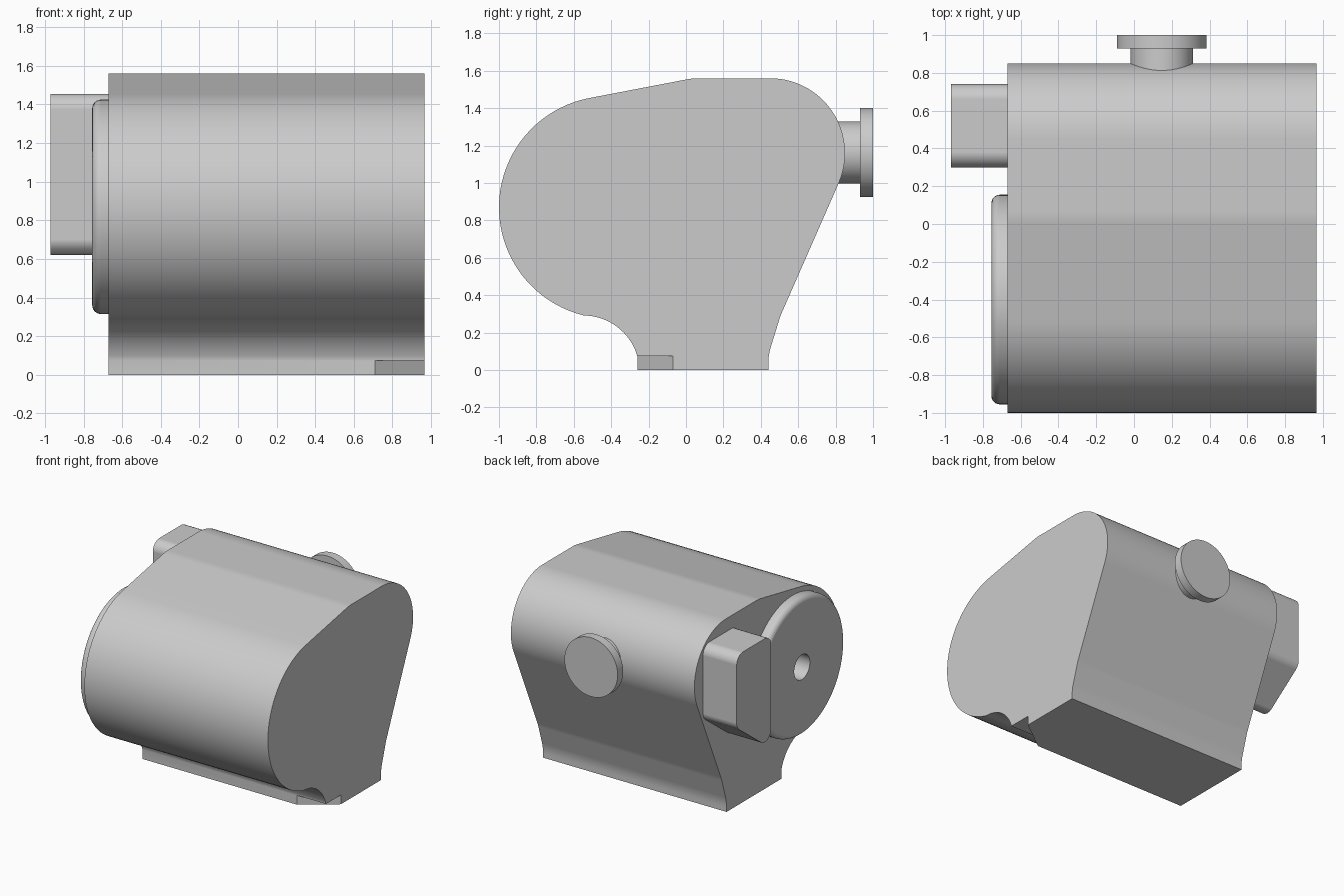
import bpy, bmesh
from math import radians, cos, sin, tan, pi
from mathutils import Vector, Matrix

cube = bpy.data.objects.get("Cube")
if cube:
    bpy.data.objects.remove(cube, do_unlink=True)

grey = bpy.data.materials.new("plain grey")
grey.use_nodes = True
grey.diffuse_color = (0.6, 0.6, 0.6, 1)
grey.node_tree.nodes["Principled BSDF"].inputs["Base Color"].default_value = (0.6, 0.6, 0.6, 1)


def arc(cy, cz, r, start, end, n):
    """Points on a circular arc, angles in degrees."""
    angles = [radians(start + (end - start) * i / n) for i in range(n + 1)]
    return [(cy + r * cos(a), cz + r * sin(a), 0) for a in angles]


def round_corners(points, steps=6):
    """Turn (y, z, radius) corners into a plain outline with filleted corners."""
    out = []
    for i, (y, z, r) in enumerate(points):
        p = Vector((y, z))
        if r == 0:
            out.append(p)
            continue
        a = (Vector(points[i - 1][:2]) - p).normalized()
        b = (Vector(points[(i + 1) % len(points)][:2]) - p).normalized()
        half = a.angle(b) / 2
        centre = p + (a + b).normalized() * r / sin(half)
        first = p + a * r / tan(half) - centre
        last = p + b * r / tan(half) - centre
        for k in range(steps + 1):
            spoke = first.lerp(last, k / steps).normalized()
            out.append(centre + spoke * r)
    return out


def make_object(name, bm):
    bmesh.ops.recalc_face_normals(bm, faces=bm.faces)
    mesh = bpy.data.meshes.new(name)
    bm.to_mesh(mesh)
    bm.free()
    mesh.materials.append(grey)
    obj = bpy.data.objects.new(name, mesh)
    bpy.context.collection.objects.link(obj)
    return obj


def extrude(name, outline, start, end, axis="X"):
    """Extrude a 2D outline along X (y, z outline) or Z (x, y outline)."""
    bm = bmesh.new()
    place = (lambda p: (start, p[0], p[1])) if axis == "X" else (lambda p: (p[0], p[1], start))
    face = bm.faces.new([bm.verts.new(place(p)) for p in outline])
    grown = bmesh.ops.extrude_face_region(bm, geom=[face], use_keep_orig=True)
    move = Vector((end - start, 0, 0) if axis == "X" else (0, 0, end - start))
    bmesh.ops.translate(bm, vec=move, verts=[v for v in grown["geom"] if isinstance(v, bmesh.types.BMVert)])
    return make_object(name, bm)


def cylinder(name, axis, centre, radius, length, segments=64, rim=0.0):
    """Cylinder on an axis; rim rounds the edge at its negative end."""
    bm = bmesh.new()
    bmesh.ops.create_cone(bm, cap_ends=True, segments=segments, radius1=radius, radius2=radius, depth=length)
    if rim:
        edges = [e for e in bm.edges if all(v.co.z < 0 for v in e.verts)]
        bmesh.ops.bevel(bm, geom=edges, offset=rim, segments=6, profile=0.5, affect="EDGES")
    turn = Matrix.Rotation(pi / 2, 4, "Y") if axis == "X" else Matrix.Rotation(-pi / 2, 4, "X")
    bmesh.ops.transform(bm, matrix=Matrix.Translation(centre) @ turn, verts=bm.verts)
    return make_object(name, bm)


def finish(obj, cutters=()):
    """Apply cuts, then smooth the curved surfaces and keep flat faces flat."""
    bpy.ops.object.select_all(action="DESELECT")
    bpy.context.view_layer.objects.active = obj
    obj.select_set(True)
    for cutter in cutters:
        mod = obj.modifiers.new("cut", "BOOLEAN")
        mod.operation = "DIFFERENCE"
        mod.solver = "EXACT"
        mod.object = cutter
        bpy.ops.object.modifier_apply(modifier=mod.name)
    bpy.ops.object.shade_smooth_by_angle(angle=radians(25))
    weighted = obj.modifiers.new("flat faces", "WEIGHTED_NORMAL")
    weighted.keep_sharp = True


# Main housing: rounded side profile on a narrow foot
profile = arc(-0.405, 0.87, 0.595, 101, 255.8, 40)
profile += arc(-0.55, -0.01, 0.302, 90, 16.5, 16)[1:]
profile += [(-0.26, 0, 0), (0.44, 0, 0), (0.44, 0.08, 0.3), (0.505, 0.29, 0.3)]
profile += arc(0.45, 1.16, 0.4, -23.4, 90, 30)
profile += [(0.035, 1.56, 0.35)]
housing = extrude("housing", round_corners(profile), -0.67, 0.967)

# Round end cover with a softened rim
cover = cylinder("end_cover", "X", (-0.7, -0.4, 0.87), 0.555, 0.11, 96, 0.045)

# Side box with a sloping underside
box_corners = [(0.30, 0.54, 0.08), (0.74, 0.87, 0.08), (0.74, 1.455, 0.08), (0.30, 1.455, 0.08)]
side_box = extrude("side_box", round_corners(box_corners, 8), -0.97, -0.65)

# Rear pipe and flange
neck = cylinder("rear_neck", "Y", (0.147, 0.82, 1.163), 0.165, 0.24)
flange = cylinder("rear_flange", "Y", (0.147, 0.965, 1.163), 0.2375, 0.07)

# Cutters: shaft hole in the cover, and the chamfered corner of the foot
hole = cylinder("hole_cutter", "X", (-0.7, -0.4, 0.87), 0.1, 0.5, 48)
corner = [(0.71, -0.26), (0.967, -0.07), (1.2, 0.102), (1.2, -0.6), (0.25, -0.6)]
notch = extrude("notch_cutter", corner, -0.1, 0.075, "Z")

finish(housing, [hole, notch])
finish(cover, [hole])
for part in (side_box, neck, flange):
    finish(part)
for cutter in (hole, notch):
    bpy.data.objects.remove(cutter, do_unlink=True)
